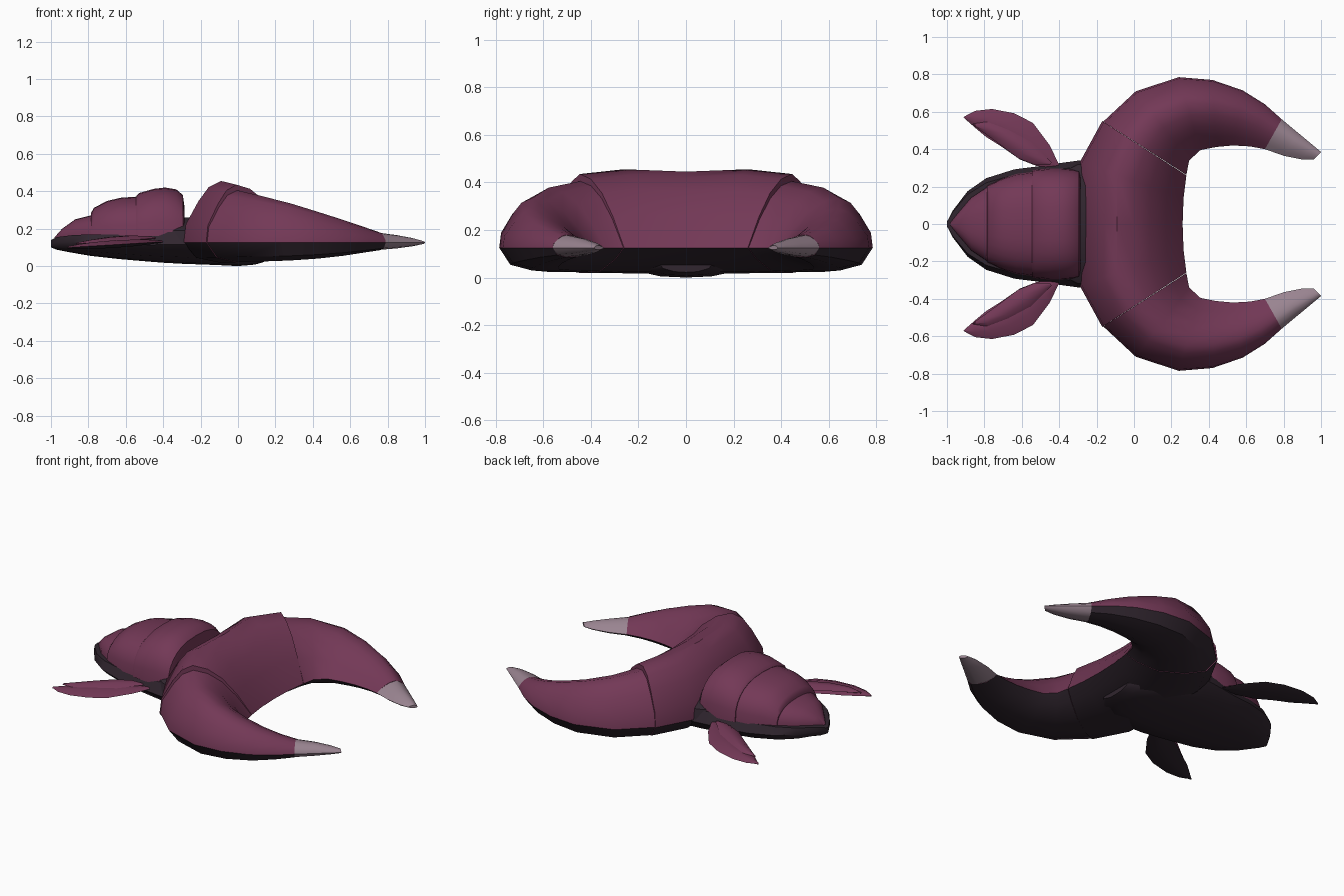
import bpy, bmesh, math

if "Cube" in bpy.data.objects:
    bpy.data.objects.remove(bpy.data.objects["Cube"])


def material(name, rgb):
    m = bpy.data.materials.new(name)
    m.diffuse_color = (*rgb, 1)
    m.use_nodes = True
    m.node_tree.nodes["Principled BSDF"].inputs["Base Color"].default_value = m.diffuse_color
    return m


PLUM = material("plum shell", (0.172, 0.040, 0.094))
DARK = material("dark underside", (0.030, 0.019, 0.028))
GREY = material("grey horn", (0.32, 0.23, 0.28))


def loft(name, rings, mats, strip_mat=None, angle=40):
    """Skin a list of closed rings; strip_mat(j) picks the material of strip j."""
    bm = bmesh.new()
    vs = [[bm.verts.new(p) for p in r] for r in rings]
    n = len(rings[0])
    for a, b in zip(vs, vs[1:]):
        for j in range(n):
            k = (j + 1) % n
            f = bm.faces.new((a[j], a[k], b[k], b[j]))
            f.material_index = strip_mat(j) if strip_mat else 0
    bm.faces.new(vs[0])
    bm.faces.new(vs[-1])
    bmesh.ops.recalc_face_normals(bm, faces=bm.faces)
    me = bpy.data.meshes.new(name)
    bm.to_mesh(me)
    bm.free()
    ob = bpy.data.objects.new(name, me)
    bpy.context.collection.objects.link(ob)
    for m in mats:
        me.materials.append(m)
    bpy.ops.object.select_all(action='DESELECT')
    ob.select_set(True)
    bpy.context.view_layer.objects.active = ob
    bpy.ops.object.shade_smooth_by_angle(angle=math.radians(angle))
    return ob


# Crescent cross-section: (fraction from outer to inner rim, share of height)
RIM = 0.125
TOP = [(0, 0), (.02, .3), (.14, .67), (.24, .9), (.36, 1), (.52, .93),
       (.68, .74), (.84, .42), (1, 0)]
LOW = [(.88, -.45), (.65, -.95), (.35, -1), (.12, -.75)]


def section(ox, oy, ix, iy, top, low, s=1):
    ring = []
    for t, h in TOP + LOW:
        z = RIM + (h * (top - RIM) if h >= 0 else h * (RIM - low))
        ring.append((ox + (ix - ox) * t, s * (oy + (iy - oy) * t), z))
    return ring


def shell_strip(j):
    return 0 if j < len(TOP) - 1 else 1


# Middle plate of the crescent shell
half = [(-.17, .55, .28, .26, .435, .02), (-.29, .33, .265, .14, .455, .018)]
rings = [section(*p) for p in half] + [section(-.29, 0, .26, 0, .445, .015)]
rings += [section(*p, s=-1) for p in reversed(half)]
loft("middle_shell", rings, [PLUM, DARK], shell_strip)

# Curved arms and their pale tips
ARM = [(-.165, .547, .28, .263, .405, .022), (.01, .71, .295, .34, .378, .024),
       (.24, .785, .355, .395, .335, .03), (.42, .77, .44, .412, .29, .04),
       (.58, .715, .53, .42, .247, .055), (.70, .64, .62, .415, .21, .072),
       (.79, .56, .70, .40, .18, .085)]
TIP = [(.79, .56, .70, .40, .178, .087), (.88, .485, .80, .365, .165, .095),
       (.95, .427, .90, .345, .15, .106), (1, .385, .96, .345, .135, .117)]

# Fin: top outline from root to tip, as (outer x, outer y, inner x, inner y)
FIN = [(-.40, .315, -.41, .30), (-.45, .42, -.52, .31), (-.54, .54, -.61, .345),
       (-.64, .592, -.71, .415), (-.76, .615, -.79, .465),
       (-.85, .605, -.85, .515), (-.912, .572, -.908, .566)]
BLADE = [(-.44, .33, -.45, .315), (-.48, .37, -.53, .315),
         (-.55, .44, -.62, .352), (-.67, .51, -.71, .42),
         (-.78, .548, -.79, .478), (-.865, .535, -.862, .53)]


def leaf(rows, base, slope, up, down, s):
    rings = []
    for i, (ox, oy, ix, iy) in enumerate(rows):
        z = base + slope * (ox + .4)
        bulge = .25 + .75 * math.sin(math.pi * i / (len(rows) - 1))
        ring = []
        for t, h in [(0, 0), (.3, up), (.7, up), (1, 0), (.65, -down), (.35, -down)]:
            ring.append((ox + (ix - ox) * t, s * (oy + (iy - oy) * t),
                         z + h * bulge))
        rings.append(ring)
    return rings


for side, s in (("left", 1), ("right", -1)):
    loft(side + "_arm", [section(*p, s=s) for p in ARM], [PLUM, DARK], shell_strip)
    loft(side + "_arm_tip", [section(*p, s=s) for p in TIP], [GREY])
    loft(side + "_fin", leaf(FIN, .13, .06, .022, .018, s), [PLUM, DARK],
         lambda j: 0 if j < 3 else 1)
    loft(side + "_fin_blade", leaf(BLADE, .152, .07, .022, .012, s), [PLUM])


# Tail plates: half-round sections along x, as (x, half width, top)
def dome(x, w, top, n=14):
    base = .14 + .02 * min(1, max(0, (x + 1) / .3))
    ring = []
    for i in range(n + 1):
        a = math.pi * i / n
        c, q = math.cos(a), math.sin(a)
        ring.append((x, w * math.copysign(abs(c) ** .8, c),
                     base + (top - base) * abs(q) ** .8))
    return ring


PLATES = {
    "front_tail_plate": [(-.545, .284, .372), (-.53, .29, .39), (-.45, .298, .413),
                         (-.39, .298, .42), (-.33, .294, .41), (-.295, .285, .38),
                         (-.285, .26, .31)],
    "middle_tail_plate": [(-.785, .205, .285), (-.77, .212, .312), (-.70, .245, .348),
                          (-.63, .268, .365), (-.53, .28, .372)],
    "end_tail_plate": [(-.98, .012, .155), (-.94, .06, .20), (-.87, .143, .25),
                       (-.77, .21, .275)],
}
for name, rows in PLATES.items():
    loft(name, [[(p[0], p[1], p[2]) for p in dome(*r)] for r in rows], [PLUM])

# Dark belly running under the tail and shell: (x, half width, top, bottom)
BODY = [(-1, .012, .14, .10), (-.97, .07, .155, .088), (-.89, .175, .165, .072),
        (-.79, .245, .17, .055), (-.64, .292, .17, .038), (-.5, .31, .17, .026),
        (-.4, .325, .18, .018), (-.29, .34, .185, .012), (-.12, .33, .16, .006),
        (0, .27, .14, 0), (.09, .2, .12, .008), (.14, .12, .10, .022)]
rings = []
for x, w, t, b in BODY:
    m = b + (t - b) * .6
    half = [(w * .9, t), (w, m), (w * .8, b + (m - b) * .35), (w * .4, b + (m - b) * .06)]
    rings.append([(x, y, z) for y, z in half] + [(x, 0, b)]
                 + [(x, -y, z) for y, z in reversed(half)])
loft("belly", rings, [DARK])

# Raised neck under the tail plates
loft("neck", [[(x, y * w, z) for y, z in ((1, .12), (.95, .19), (.6, .26),
                                          (-.6, .26), (-.95, .19), (-1, .12))]
              for x, w in ((-.42, .27), (-.30, .335), (-.15, .34))], [DARK])

# Small eyes at the head under the inner rim
for side, s in (("left", 1), ("right", -1)):
    bpy.ops.mesh.primitive_uv_sphere_add(segments=12, ring_count=8, radius=.03,
                                         location=(.13, .09 * s, .07))
    eye = bpy.context.object
    eye.name = side + "_eye"
    eye.scale = (.7, 1, .6)
    eye.data.materials.append(DARK)
    bpy.ops.object.shade_smooth_by_angle()
